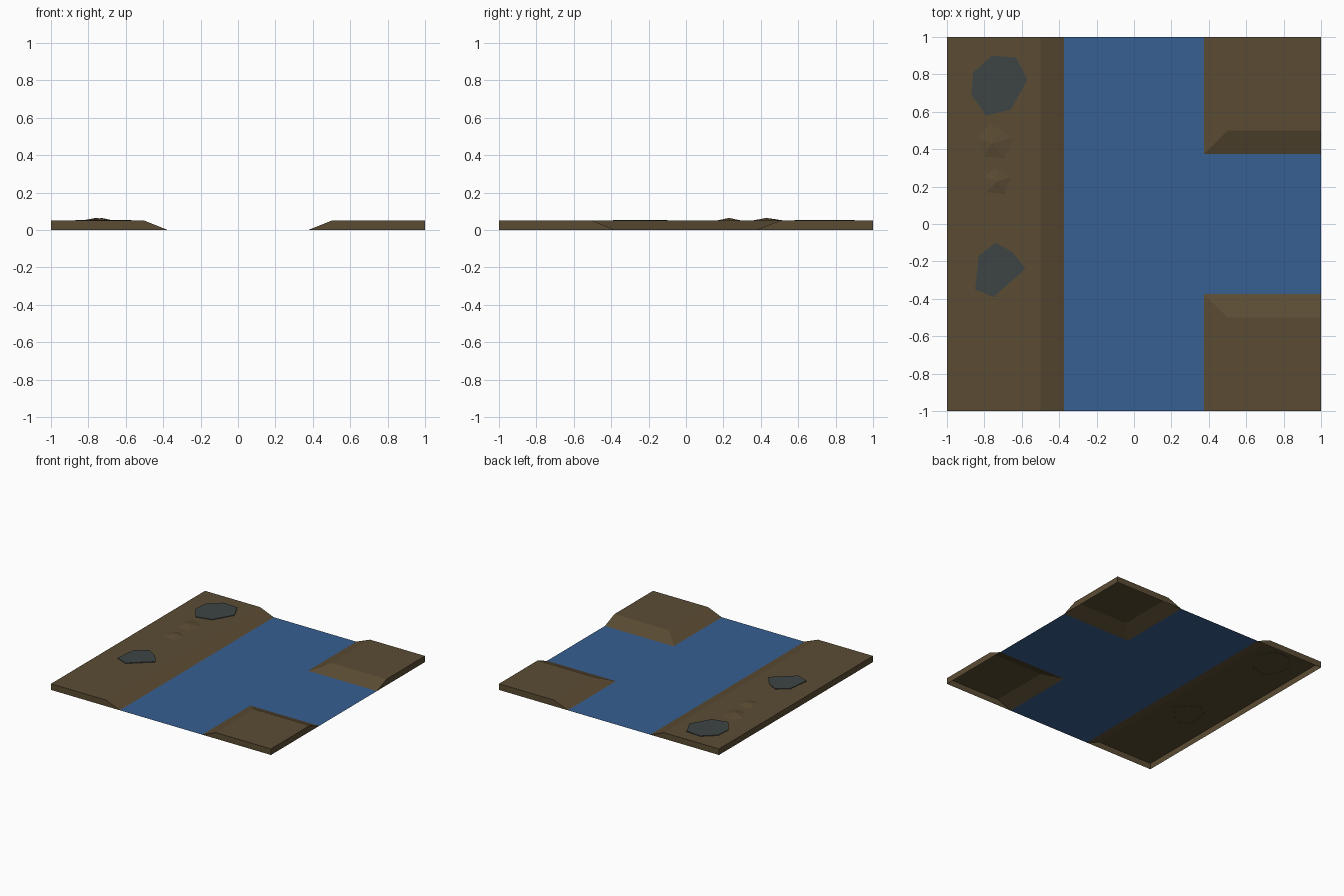
import bpy
import bmesh

# Remove the default cube
cube = bpy.data.objects.get("Cube")
if cube:
    bpy.data.objects.remove(cube, do_unlink=True)


def material(name, rgb):
    mat = bpy.data.materials.new(name)
    mat.use_nodes = True
    mat.diffuse_color = (*rgb, 1)
    mat.node_tree.nodes["Principled BSDF"].inputs["Base Color"].default_value = (*rgb, 1)
    return mat


earth = material("earth brown", (0.105, 0.073, 0.034))
blue = material("water blue", (0.038, 0.115, 0.285))
slate = material("slate grey", (0.048, 0.058, 0.058))

SHORE, CREST, EDGE, HEIGHT = 0.375, 0.5, 1.0, 0.05


def finish(name, bm, mat):
    bmesh.ops.recalc_face_normals(bm, faces=bm.faces)
    mesh = bpy.data.meshes.new(name)
    bm.to_mesh(mesh)
    bm.free()
    mesh.materials.append(mat)
    obj = bpy.data.objects.new(name, mesh)
    bpy.context.collection.objects.link(obj)
    return obj


def shell(name, base, top, z0, z1, mat):
    """Capped shell, open underneath, lofted between two outlines."""
    bm = bmesh.new()
    low = [bm.verts.new((x, y, z0)) for x, y in base]
    high = [bm.verts.new((x, y, z1)) for x, y in top]
    bm.faces.new(high)
    for i in range(len(low)):
        j = (i + 1) % len(low)
        bm.faces.new((low[i], low[j], high[j], high[i]))
    return finish(name, bm, mat)


def mound(name, peak, base):
    """Faceted clod of earth fanned around a peak."""
    bm = bmesh.new()
    tip = bm.verts.new((*peak, HEIGHT + 0.015))
    ring = [bm.verts.new((x, y, HEIGHT)) for x, y in base]
    for i in range(len(ring)):
        bm.faces.new((ring[i], ring[(i + 1) % len(ring)], tip))
    return finish(name, bm, earth)


def rect(x0, x1, y0, y1):
    return [(x0, y0), (x1, y0), (x1, y1), (x0, y1)]


# River banks: one long bank and two mirrored corner banks
shell("long_bank", rect(-EDGE, -SHORE, -EDGE, EDGE),
      rect(-EDGE, -CREST, -EDGE, EDGE), 0, HEIGHT, earth)
for side, s in (("back", 1), ("front", -1)):
    shell(side + "_corner_bank", rect(SHORE, EDGE, s * SHORE, s * EDGE),
          rect(CREST, EDGE, s * CREST, s * EDGE), 0, HEIGHT, earth)

# Water: main channel with a side branch
bm = bmesh.new()
outline = [(-SHORE, -EDGE), (SHORE, -EDGE), (SHORE, -SHORE), (EDGE, -SHORE),
           (EDGE, SHORE), (SHORE, SHORE), (SHORE, EDGE), (-SHORE, EDGE)]
face = bm.faces.new([bm.verts.new((x, y, 0)) for x, y in outline])
finish("water", bm, blue)

# Flat stones lying on the long bank
large = [(-.76, .9), (-.63, .89), (-.57, .77), (-.66, .61), (-.79, .58), (-.87, .69), (-.86, .81)]
small = [(-.74, -.1), (-.65, -.15), (-.58, -.24), (-.75, -.39), (-.85, -.35), (-.83, -.17)]
for name, pts in (("large_flat_stone", large), ("small_flat_stone", small)):
    shell(name, pts, pts, HEIGHT - 0.002, HEIGHT + 0.005, slate)

# Small clods of earth between the stones
mound("back_clod", (-.76, .43),
      [(-.84, .46), (-.77, .53), (-.7, .5), (-.65, .46), (-.69, .35), (-.8, .36)])
mound("front_clod", (-.73, .23),
      [(-.8, .25), (-.74, .3), (-.66, .25), (-.69, .16), (-.79, .17)])
